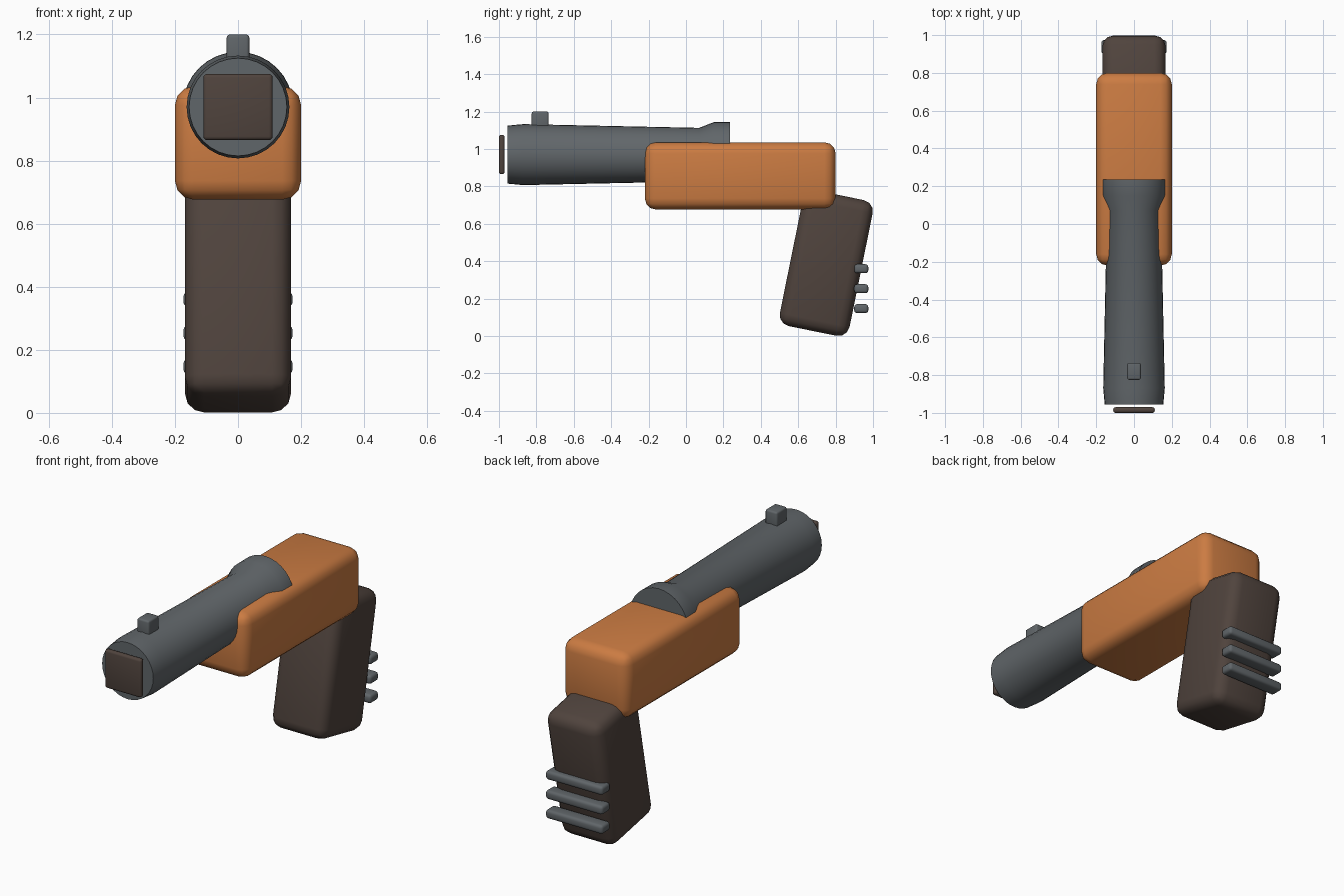
import bpy, bmesh, math

if "Cube" in bpy.data.objects:
    bpy.data.objects.remove(bpy.data.objects["Cube"])


def material(name, rgb):
    m = bpy.data.materials.new(name)
    m.diffuse_color = (*rgb, 1)
    m.use_nodes = True
    m.node_tree.nodes["Principled BSDF"].inputs["Base Color"].default_value = m.diffuse_color
    return m


orange = material("orange", (0.60, 0.20, 0.055))
grey = material("steel grey", (0.118, 0.132, 0.142))
brown = material("dark brown", (0.080, 0.057, 0.047))


def smooth(ob, angle):
    bpy.ops.object.select_all(action='DESELECT')
    ob.select_set(True)
    bpy.context.view_layer.objects.active = ob
    bpy.ops.object.shade_smooth_by_angle(angle=math.radians(angle))


def rounded_box(name, centre, size, bevel, mat, tilt=0.0, segments=3):
    bm = bmesh.new()
    bmesh.ops.create_cube(bm, size=1)
    bmesh.ops.scale(bm, vec=size, verts=bm.verts)
    bmesh.ops.bevel(bm, geom=bm.edges[:], offset=bevel, segments=segments,
                    profile=0.5, affect='EDGES')
    me = bpy.data.meshes.new(name)
    bm.to_mesh(me)
    bm.free()
    ob = bpy.data.objects.new(name, me)
    bpy.context.collection.objects.link(ob)
    ob.location = centre
    ob.rotation_euler.x = tilt
    me.materials.append(mat)
    smooth(ob, 40)
    return ob


def lathe_y(name, profile, z, mat, sides=32):
    # profile is (y, radius) from front to back, closed with flat caps
    bm = bmesh.new()
    rings = []
    for y, r in profile:
        rings.append([bm.verts.new((r * math.cos(a), y, z + r * math.sin(a)))
                      for a in (2 * math.pi * i / sides for i in range(sides))])
    for a, b in zip(rings, rings[1:]):
        for i in range(sides):
            j = (i + 1) % sides
            bm.faces.new((a[i], a[j], b[j], b[i]))
    bm.faces.new(rings[0])
    bm.faces.new(rings[-1])
    bmesh.ops.recalc_face_normals(bm, faces=bm.faces)
    me = bpy.data.meshes.new(name)
    bm.to_mesh(me)
    bm.free()
    ob = bpy.data.objects.new(name, me)
    bpy.context.collection.objects.link(ob)
    me.materials.append(mat)
    smooth(ob, 40)
    return ob


# Main body
rounded_box("body", (0, 0.29, 0.856), (0.40, 1.02, 0.36), 0.06, orange)

# Barrel with a flared rear collar
lathe_y("barrel", [(-0.955, 0.155), (-0.87, 0.163), (0.07, 0.143),
                   (0.15, 0.174), (0.235, 0.175)], 0.97, grey)

# Square plate floating just ahead of the muzzle
rounded_box("muzzle_plate", (0, -0.985, 0.97), (0.22, 0.03, 0.21), 0.012, brown)

# Front sight
rounded_box("front_sight", (0, -0.78, 1.15), (0.072, 0.09, 0.10), 0.01, grey)

# Leaning grip
rounded_box("grip", (0, 0.75, 0.39), (0.336, 0.38, 0.74), 0.06, brown, tilt=-0.2)

# Ribs across the back of the grip
for i, z in enumerate((0.147, 0.253, 0.36)):
    rounded_box(f"grip_rib_{i + 1}", (0, 0.937, z), (0.346, 0.075, 0.048), 0.015, grey)
